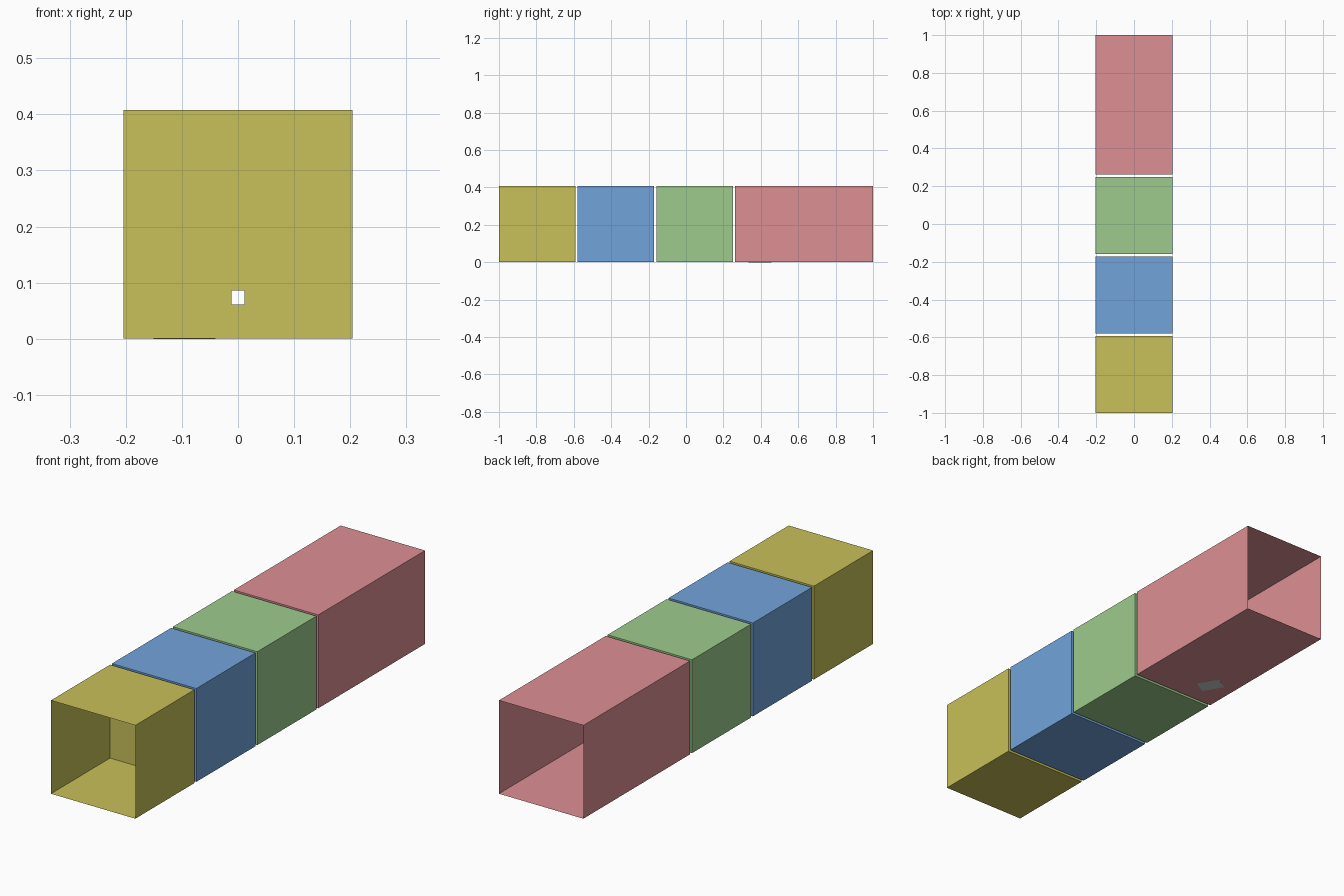
import bpy, bmesh, math
from mathutils import Matrix

if "Cube" in bpy.data.objects:
    bpy.data.objects.remove(bpy.data.objects["Cube"])

W = 0.204            # half width of the square section
H = 0.408            # height
HOLE = (-0.012, 0.012, 0.061, 0.086)   # x0, x1, z0, z1 of the peephole


def material(name, rgb):
    m = bpy.data.materials.new(name)
    m.diffuse_color = (*rgb, 1)
    m.use_nodes = True
    m.node_tree.nodes["Principled BSDF"].inputs["Base Color"].default_value = m.diffuse_color
    return m


def finish(bm, name, mat=None):
    bmesh.ops.remove_doubles(bm, verts=bm.verts, dist=1e-5)
    me = bpy.data.meshes.new(name)
    bm.to_mesh(me)
    bm.free()
    ob = bpy.data.objects.new(name, me)
    bpy.context.collection.objects.link(ob)
    if mat:
        me.materials.append(mat)
    return ob


def quad(bm, pts):
    bm.faces.new([bm.verts.new(p) for p in pts])


def end_wall(bm, y):
    # square wall as a frame of four faces around the peephole
    x0, x1, z0, z1 = HOLE
    outer = [(-W, 0), (W, 0), (W, H), (-W, H)]
    inner = [(x0, z0), (x1, z0), (x1, z1), (x0, z1)]
    for i in range(4):
        j = (i + 1) % 4
        quad(bm, [(x, y, z) for x, z in (outer[i], outer[j], inner[j], inner[i])])


def room(name, y0, y1, rgb, front, back):
    bm = bmesh.new()
    ring = [(-W, 0), (W, 0), (W, H), (-W, H)]
    # floor, sides and ceiling
    for (xa, za), (xb, zb) in zip(ring, ring[1:] + ring[:1]):
        quad(bm, [(xa, y0, za), (xa, y1, za), (xb, y1, zb), (xb, y0, zb)])
    if front:
        end_wall(bm, y0)
    if back:
        end_wall(bm, y1)
    bmesh.ops.recalc_face_normals(bm, faces=bm.faces)
    return finish(bm, name, material(name + "_paint", rgb))


# four rooms in a row, the outermost ends open
room("yellow_room", -1.0, -0.592, (0.58, 0.53, 0.10), False, True)
room("blue_room", -0.579, -0.171, (0.17, 0.37, 0.71), True, True)
room("green_room", -0.158, 0.250, (0.34, 0.60, 0.27), True, True)
room("red_room", 0.263, 1.0, (0.73, 0.28, 0.30), True, False)

# small turned crate on the floor of the last room
bm = bmesh.new()
bmesh.ops.create_cube(bm, size=1, matrix=Matrix.Translation((-0.095, 0.395, 0.0345))
                      @ Matrix.Rotation(math.radians(30), 4, 'Z')
                      @ Matrix.Diagonal((0.07, 0.10, 0.07, 1)))
finish(bm, "crate")
